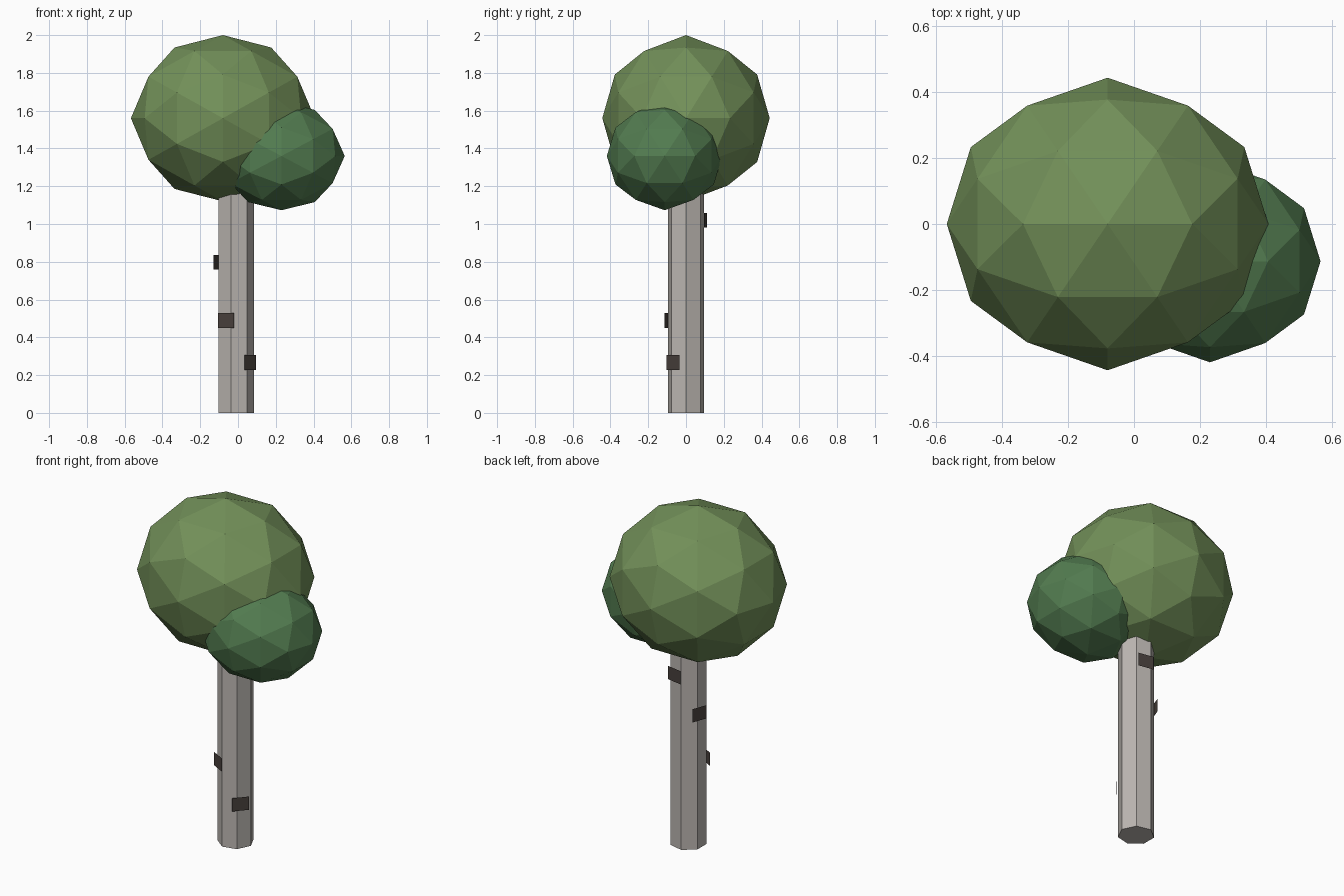
import bpy, bmesh
from math import sin, cos, pi, radians, sqrt
from mathutils import Vector, Matrix

if "Cube" in bpy.data.objects:
    bpy.data.objects.remove(bpy.data.objects["Cube"])


def material(name, rgb):
    m = bpy.data.materials.new(name)
    m.diffuse_color = (*rgb, 1)
    m.use_nodes = True
    m.node_tree.nodes["Principled BSDF"].inputs["Base Color"].default_value = m.diffuse_color
    return m


def finish(bm, name, mat):
    me = bpy.data.meshes.new(name)
    bm.to_mesh(me)
    bm.free()
    me.materials.append(mat)
    ob = bpy.data.objects.new(name, me)
    bpy.context.collection.objects.link(ob)
    return ob


# Faceted foliage ball: icosahedron on its two-fold axes, split once
def foliage(name, centre, radii, mat):
    bm = bmesh.new()
    phi = (1 + sqrt(5)) / 2
    for a in (-1, 1):
        for b in (-phi, phi):
            for co in ((b, a, 0), (0, b, a), (a, 0, b)):
                bm.verts.new(co)
    bmesh.ops.convex_hull(bm, input=bm.verts[:])
    bmesh.ops.subdivide_edges(bm, edges=bm.edges[:], cuts=1, use_grid_fill=True)
    for v in bm.verts:
        n = v.co.normalized()
        v.co = Vector(centre) + Vector([n[i] * radii[i] for i in range(3)])
    bmesh.ops.recalc_face_normals(bm, faces=bm.faces[:])
    return finish(bm, name, mat)


light_green = material("light_leaf", (0.17, 0.28, 0.10))
dark_green = material("dark_leaf", (0.085, 0.20, 0.08))
bark = material("pale_bark", (0.50, 0.47, 0.44))
dark_bark = material("dark_bark", (0.065, 0.052, 0.046))

foliage("main_crown", (-0.08, 0, 1.56), (0.487, 0.443, 0.44), light_green)
foliage("side_crown", (0.23, -0.113, 1.36), (0.335, 0.306, 0.287), dark_green)

# Seven-sided trunk, its top buried in the crown
TRUNK_X, TRUNK_R, TRUNK_H = -0.0145, 0.0987, 1.25
bm = bmesh.new()
ring = [bm.verts.new((TRUNK_X + TRUNK_R * cos(2 * pi * i / 7),
                      TRUNK_R * sin(2 * pi * i / 7), 0)) for i in range(7)]
base = bm.faces.new(ring)
ext = bmesh.ops.extrude_face_region(bm, geom=[base], use_keep_orig=True)
top = [g for g in ext["geom"] if isinstance(g, bmesh.types.BMVert)]
bmesh.ops.translate(bm, verts=top, vec=(0, 0, TRUNK_H))
bmesh.ops.recalc_face_normals(bm, faces=bm.faces[:])
finish(bm, "trunk", bark)

# Flat bark marks set around the trunk: (angle in degrees, height)
for i, (angle, z) in enumerate([(-41, 0.267), (-118, 0.489), (160, 0.798), (80, 1.02)]):
    bm = bmesh.new()
    w, h, r = 0.047, 0.039, 0.105
    bm.faces.new([bm.verts.new(c) for c in ((r, -w, -h), (r, w, -h), (r, w, h), (r, -w, h))])
    bm.transform(Matrix.Translation((TRUNK_X, 0, z)) @ Matrix.Rotation(radians(angle), 4, 'Z'))
    finish(bm, f"bark_mark_{i + 1}", dark_bark)
